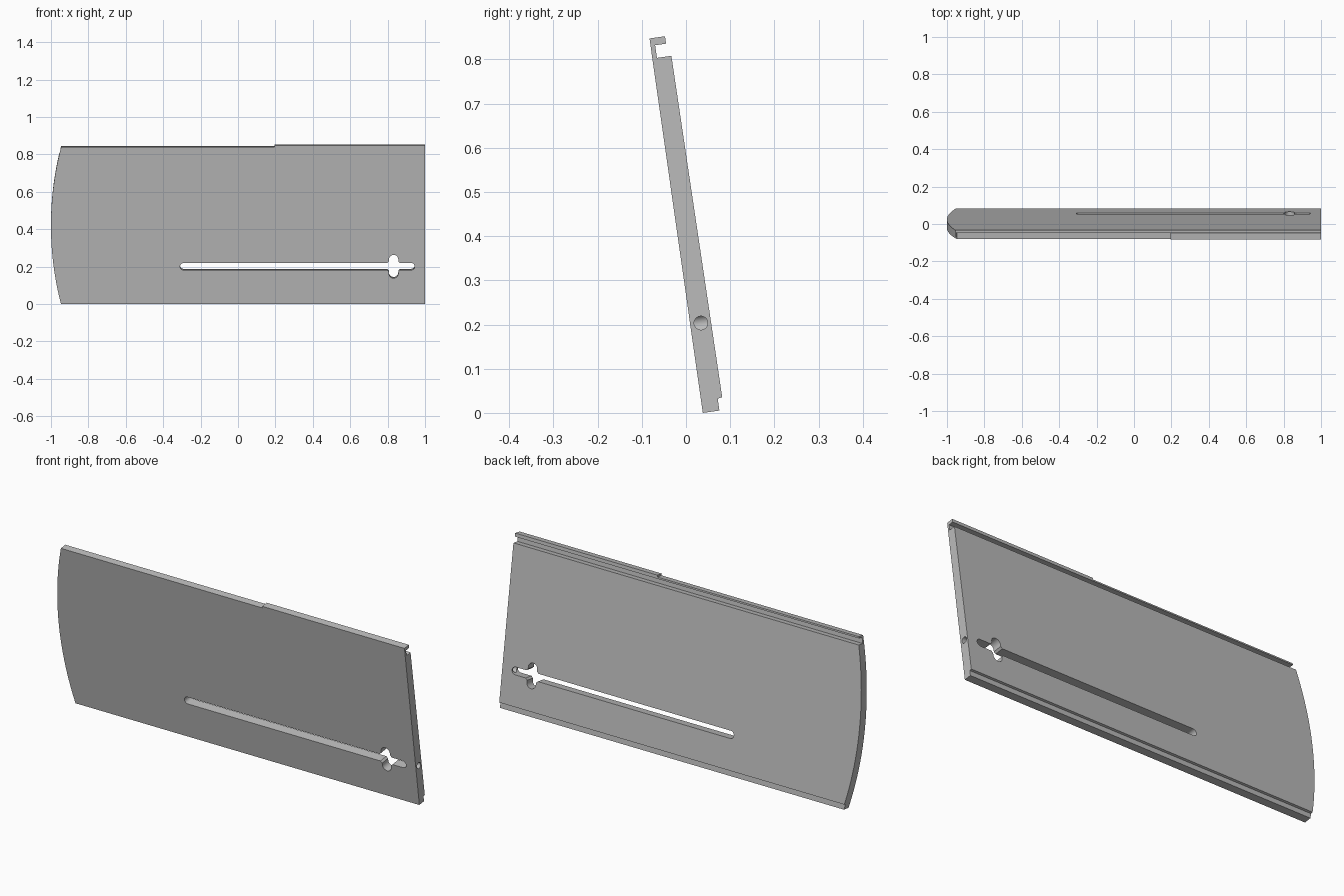
import bpy
import bmesh
from math import sin, cos, pi, radians, asin
from mathutils import Matrix

old = bpy.data.objects.get("Cube")
if old:
    bpy.data.objects.remove(old, do_unlink=True)

grey = bpy.data.materials.new("plain grey")
grey.use_nodes = True
grey.diffuse_color = (0.5, 0.5, 0.5, 1)
grey.node_tree.nodes["Principled BSDF"].inputs["Base Color"].default_value = (0.5, 0.5, 0.5, 1)


def prism(name, points, place, start, end):
    """Extrude a closed outline; place(a, b, t) maps it into space."""
    bm = bmesh.new()
    face = bm.faces.new([bm.verts.new(place(a, b, start)) for a, b in points])
    moved = bmesh.ops.extrude_face_region(bm, geom=[face])
    step = place(0, 0, end) - place(0, 0, start)
    verts = [v for v in moved["geom"] if isinstance(v, bmesh.types.BMVert)]
    bmesh.ops.translate(bm, verts=verts, vec=step)
    bmesh.ops.recalc_face_normals(bm, faces=bm.faces)
    mesh = bpy.data.meshes.new(name)
    bm.to_mesh(mesh)
    bm.free()
    mesh.materials.append(grey)
    obj = bpy.data.objects.new(name, mesh)
    bpy.context.collection.objects.link(obj)
    return obj


def along_x(a, b, t):
    return Matrix.Translation((t, a, b)).translation


def along_y(a, b, t):
    return Matrix.Translation((a, t, b)).translation


def arc(cx, cz, r, a0, a1, n):
    return [(cx + r * cos(a0 + (a1 - a0) * i / n), cz + r * sin(a0 + (a1 - a0) * i / n))
            for i in range(n + 1)]


def apply_cut(target, cutter, operation="DIFFERENCE"):
    cutter.hide_render = True
    mod = target.modifiers.new("cut", "BOOLEAN")
    mod.operation = operation
    mod.solver = "EXACT"
    mod.object = cutter
    bpy.context.view_layer.objects.active = target
    bpy.ops.object.modifier_apply(modifier=mod.name)
    bpy.data.objects.remove(cutter, do_unlink=True)


# Panel section: stepped bottom edge, slightly tapered body, hooked top lip
section = [(0, 0), (0.038, 0), (0.038, 0.027), (0.0485, 0.029), (0.0435, 0.81),
           (0.0105, 0.81), (0.0105, 0.839), (0.0355, 0.839), (0.0355, 0.856), (0, 0.856)]
panel = prism("slotted_panel", section, along_x, -1.1, 1)

# Bowed left end
radius = 1.69
half = asin(0.5 / radius)
outline = [(1.1, 0.922), *arc(radius - 1, 0.422, radius, pi - half, pi + half, 40), (1.1, -0.078)]
apply_cut(panel, prism("end_shape", outline, along_y, -0.2, 0.2), "INTERSECT")

# Lower lip along the left part
relief = [(-1.2, 0.847), (0.195, 0.847), (0.195, 0.95), (-1.2, 0.95)]
apply_cut(panel, prism("lip_relief", relief, along_y, -0.1, 0.1))

# Long slot, upright cross slot and the eased corners between them
mid = 0.202
r1, r2, cx = 0.019, 0.025, 0.832
long_slot = arc(0.945 - r1, mid, r1, -pi / 2, pi / 2, 12) + arc(r1 - 0.31, mid, r1, pi / 2, 1.5 * pi, 12)
cross_slot = arc(cx, mid + 0.038, r2, 0, pi, 12) + arc(cx, mid - 0.038, r2, pi, 2 * pi, 12)
ease = arc(cx, mid, 0.053, 0, 1.5 * pi, 3)
for name, shape in (("long_slot", long_slot), ("cross_slot", cross_slot), ("corner_ease", ease)):
    apply_cut(panel, prism(name, shape, along_y, -0.1, 0.1))

# Round hole from the right-hand edge into the slot
hole = arc(0.0245, mid, 0.0155, 0, 2 * pi, 24)[:-1]
apply_cut(panel, prism("edge_hole", hole, along_x, 0.93, 1.1))

# Lean the panel forward and shade it
panel.data.transform(Matrix.Translation((0, 0.038, 0)) @ Matrix.Rotation(radians(8.1), 4, "X"))
bpy.ops.object.select_all(action="DESELECT")
panel.select_set(True)
bpy.context.view_layer.objects.active = panel
bpy.ops.object.shade_smooth_by_angle(angle=radians(30))
